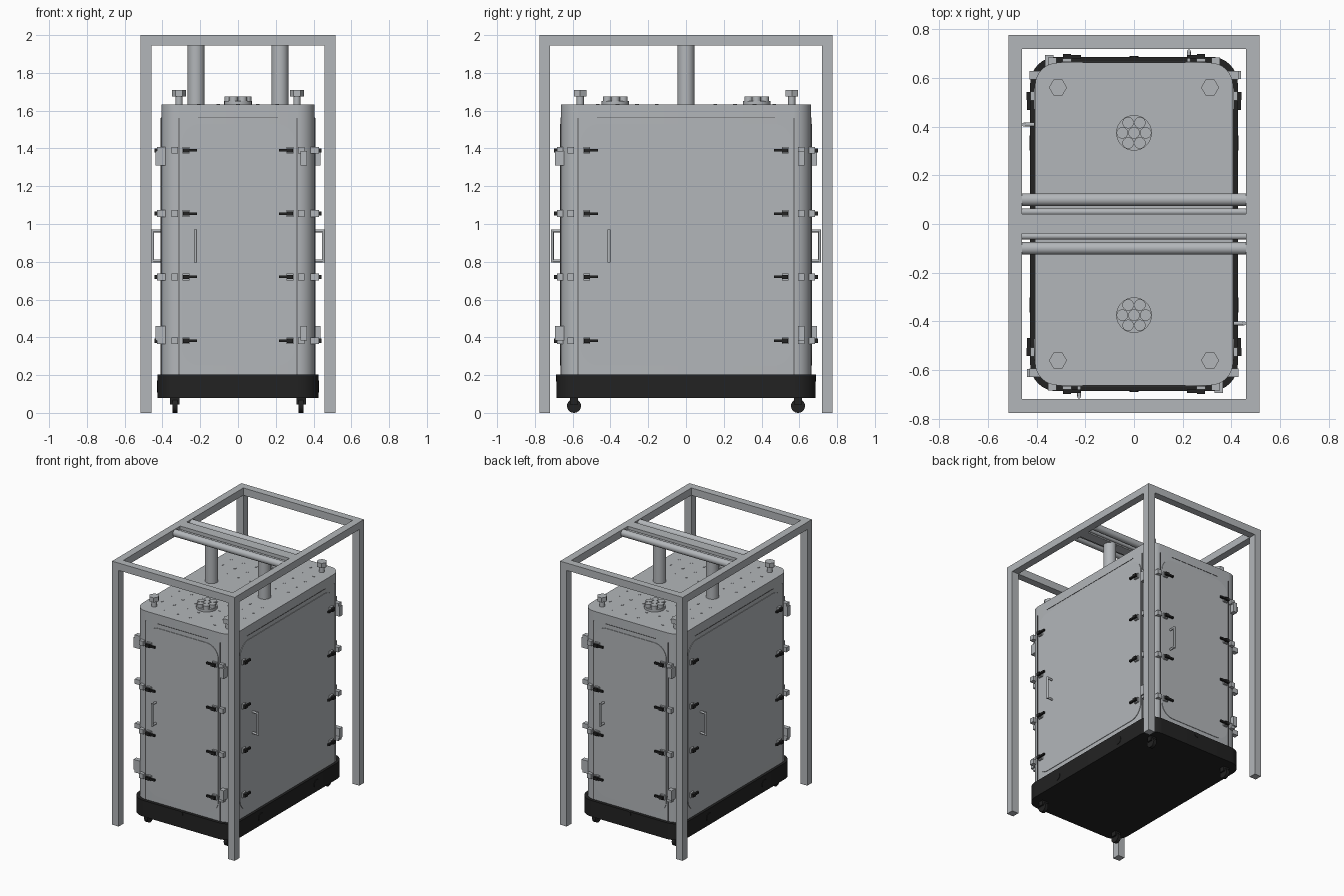
import bpy, bmesh, math
from mathutils import Matrix, Vector

if "Cube" in bpy.data.objects:
    bpy.data.objects.remove(bpy.data.objects["Cube"], do_unlink=True)


def material(name, rgb):
    m = bpy.data.materials.new(name)
    m.use_nodes = True
    m.diffuse_color = (*rgb, 1)
    m.node_tree.nodes["Principled BSDF"].inputs["Base Color"].default_value = (*rgb, 1)
    return m


STEEL = material("steel_grey", (0.45, 0.47, 0.49))
BLACK = material("black", (0.016, 0.016, 0.016))
SEAM = material("seam_dark_grey", (0.1, 0.1, 0.105))


def box(bm, lo, hi):
    lo, hi = Vector(lo), Vector(hi)
    mat = Matrix.Translation((lo + hi) / 2) @ Matrix.Diagonal((*(hi - lo), 1))
    bmesh.ops.create_cube(bm, size=1, matrix=mat)


def rod(bm, a, b, r, sides=24, spin=0.0):
    a, b = Vector(a), Vector(b)
    turn = (b - a).to_track_quat("Z", "Y").to_matrix().to_4x4()
    mat = Matrix.Translation((a + b) / 2) @ turn @ Matrix.Rotation(spin, 4, "Z")
    bmesh.ops.create_cone(bm, cap_ends=True, segments=sides, radius1=r, radius2=r,
                          depth=(b - a).length, matrix=mat)


def rounded_slab(bm, hx, hy, r, z0, z1, steps=8, place=Matrix()):
    """Rounded rectangle extruded from z0 to z1."""
    pts = []
    for q, (sx, sy) in enumerate([(1, 1), (-1, 1), (-1, -1), (1, -1)]):
        for i in range(steps + 1):
            t = (q + i / steps) * math.pi / 2
            pts.append((sx * (hx - r) + r * math.cos(t), sy * (hy - r) + r * math.sin(t), z0))
    verts = [bm.verts.new(place @ Vector(p)) for p in pts]
    face = bm.faces.new(verts)
    out = bmesh.ops.extrude_face_region(bm, geom=[face])
    shift = place.to_3x3() @ Vector((0, 0, z1 - z0))
    bmesh.ops.translate(bm, vec=shift, verts=[g for g in out["geom"] if isinstance(g, bmesh.types.BMVert)])


def finish(bm, name, mat, turn=0.0):
    bmesh.ops.recalc_face_normals(bm, faces=bm.faces)
    bmesh.ops.rotate(bm, verts=bm.verts, cent=(0, 0, 0), matrix=Matrix.Rotation(turn, 3, "Z"))
    me = bpy.data.meshes.new(name)
    bm.to_mesh(me)
    bm.free()
    me.materials.append(mat)
    ob = bpy.data.objects.new(name, me)
    bpy.context.collection.objects.link(ob)
    bpy.ops.object.select_all(action="DESELECT")
    ob.select_set(True)
    bpy.context.view_layer.objects.active = ob
    bpy.ops.object.shade_smooth_by_angle(angle=math.radians(35))
    return ob


# Outer frame: four legs and a top ring
FX, FY, T = 0.515, 0.775, 0.056
bm = bmesh.new()
for s in (-1, 1):
    for t in (-1, 1):
        box(bm, (s * FX - max(s, 0) * T, t * FY - max(t, 0) * T, 0),
            (s * FX + max(-s, 0) * T, t * FY + max(-t, 0) * T, 2 - T))
    box(bm, (-FX, s * (FY - T / 2) - T / 2, 2 - T), (FX, s * (FY - T / 2) + T / 2, 2))
    box(bm, (s * (FX - T / 2) - T / 2, T - FY, 2 - T), (s * (FX - T / 2) + T / 2, FY - T, 2))
finish(bm, "outer_frame", STEEL)

# Cross beam with cable pipes on both sides, and two risers
IN = FX - T
bm = bmesh.new()
box(bm, (-IN, -0.038, 2 - T), (IN, 0.042, 2))
finish(bm, "cross_beam", STEEL)
bm = bmesh.new()
for s in (-1, 1):
    rod(bm, (-IN, s * 0.1, 1.972), (IN, s * 0.1, 1.972), 0.026)
    rod(bm, (-IN, s * 0.05, 1.965), (IN, s * 0.05, 1.965), 0.014)
finish(bm, "cross_pipes", STEEL)
bm = bmesh.new()
for s in (-1, 1):
    rod(bm, (s * 0.222, 0, 1.63), (s * 0.222, 0, 1.95), 0.045, 32)
finish(bm, "riser_pipes", STEEL)

# Cabinet body and black base
ROOF = 1.632
bm = bmesh.new()
rounded_slab(bm, 0.406, 0.662, 0.094, 0.2, ROOF)
finish(bm, "cabinet_body", STEEL)
bm = bmesh.new()
rounded_slab(bm, 0.426, 0.686, 0.11, 0.08, 0.203)
finish(bm, "base", BLACK)

# Base plugs
bm = bmesh.new()
for s in (-1, 1):
    for y in (-0.333, 0.333):
        rod(bm, (s * 0.42, y, 0.14), (s * 0.429, y, 0.14), 0.031)
    rod(bm, (0, s * 0.68, 0.185), (0, s * 0.689, 0.185), 0.018)
finish(bm, "base_plugs", BLACK)

# Casters
bm = bmesh.new()
for x in (-0.334, 0.334):
    for y in (-0.593, 0.593):
        rod(bm, (x - 0.013, y, 0.037), (x + 0.013, y, 0.037), 0.037)
        box(bm, (x - 0.025, y - 0.02, 0.045), (x + 0.025, y + 0.02, 0.085))
finish(bm, "casters", BLACK)

# Roof studs on a regular grid, skipping bolts and cable glands
P = 0.104
bm = bmesh.new()
for i in range(-3, 4):
    for j in range(5):
        if (abs(i) == 3 and j == 4) or (i == 0 and j == 2):
            continue
        for s in (-1, 1):
            y = s * (0.155 + j * P)
            rod(bm, (i * P, y, ROOF - 0.005), (i * P, y, ROOF + 0.002), 0.01, 12)
finish(bm, "roof_studs", STEEL)

# Lifting bolts with hexagonal heads
bm = bmesh.new()
for x in (-0.312, 0.312):
    for y in (-0.56, 0.56):
        rod(bm, (x, y, ROOF - 0.01), (x, y, 1.68), 0.019, 16)
        rod(bm, (x, y, 1.675), (x, y, 1.71), 0.037, 6, math.pi / 2)
finish(bm, "lifting_bolts", STEEL)

# Cable glands: a disc with seven ports
bm = bmesh.new()
for y in (-0.374, 0.374):
    rod(bm, (0, y, ROOF - 0.01), (0, y, 1.65), 0.073, 32)
    rod(bm, (0, y, 1.64), (0, y, 1.675), 0.0235, 20)
    for k in range(6):
        a = k * math.pi / 3
        px, py = 0.048 * math.cos(a), y + 0.048 * math.sin(a)
        rod(bm, (px, py, 1.64), (px, py, 1.675), 0.0235, 20)
finish(bm, "cable_glands", STEEL)


def door_side(name, turn, face, seam, inner, outer, hinge, grip):
    """One door with its fittings, made facing -y and turned into place."""
    # Door panel with rounded corners
    bm = bmesh.new()
    place = Matrix.Translation((0, -face, 0.89)) @ Matrix.Rotation(math.pi / 2, 4, "X")
    rounded_slab(bm, seam - 0.012, 0.64, 0.1, -0.02, 0.004, 8, place)
    finish(bm, name + "_door", STEEL, turn)
    # Seam lines beside and above the door
    bm = bmesh.new()
    for s in (-1, 1):
        box(bm, (s * seam - 0.003, -face - 0.003, 0.2), (s * seam + 0.003, -face + 0.01, 1.56))
    box(bm, (0.1 - seam, -face - 0.002, 1.56), (seam - 0.1, -face + 0.01, 1.564))
    finish(bm, name + "_seams", SEAM, turn)
    # Latches: steel keepers and black levers
    keep, lever = bmesh.new(), bmesh.new()
    for z in (0.382, 0.72, 1.055, 1.39):
        for s in (-1, 1):
            for u, d in ((inner, 0.018), (outer, 0.022)):
                box(keep, (s * u - 0.018, -face - d, z - 0.018), (s * u + 0.018, -face + 0.03, z + 0.018))
            a, b, c = s * (inner + 0.016), s * (inner - 0.016), s * (inner - 0.058)
            box(lever, (min(a, b), -face - 0.036, z - 0.011), (max(a, b), -face - 0.01, z + 0.011))
            box(lever, (min(a, c), -face - 0.032, z - 0.007), (max(a, c), -face - 0.018, z + 0.007))
    finish(keep, name + "_latch_keepers", STEEL, turn)
    finish(lever, name + "_latch_levers", BLACK, turn)
    # Hinge blocks near the top and bottom
    bm = bmesh.new()
    for z in (0.422, 1.348):
        box(bm, (hinge - 0.017, -face - 0.032, z - 0.038), (hinge + 0.017, -face + 0.03, z + 0.038))
    finish(bm, name + "_hinges", STEEL, turn)
    # Pull handle
    bm = bmesh.new()
    out = -face - 0.046
    rod(bm, (grip, out, 0.797), (grip, out, 0.972), 0.008, 12)
    for z in (0.805, 0.964):
        rod(bm, (grip, -face + 0.01, z), (grip, out, z), 0.008, 12)
    finish(bm, name + "_handle", STEEL, turn)


# Narrow doors at front and back, wide doors on both sides
narrow = (0.662, 0.312, 0.275, 0.335, 0.348, -0.225)
wide = (0.406, 0.572, 0.525, 0.61, 0.611, -0.408)
for k, (name, dims) in enumerate([("front", narrow), ("left", wide), ("back", narrow), ("right", wide)]):
    door_side(name, k * math.pi / 2, *dims)
